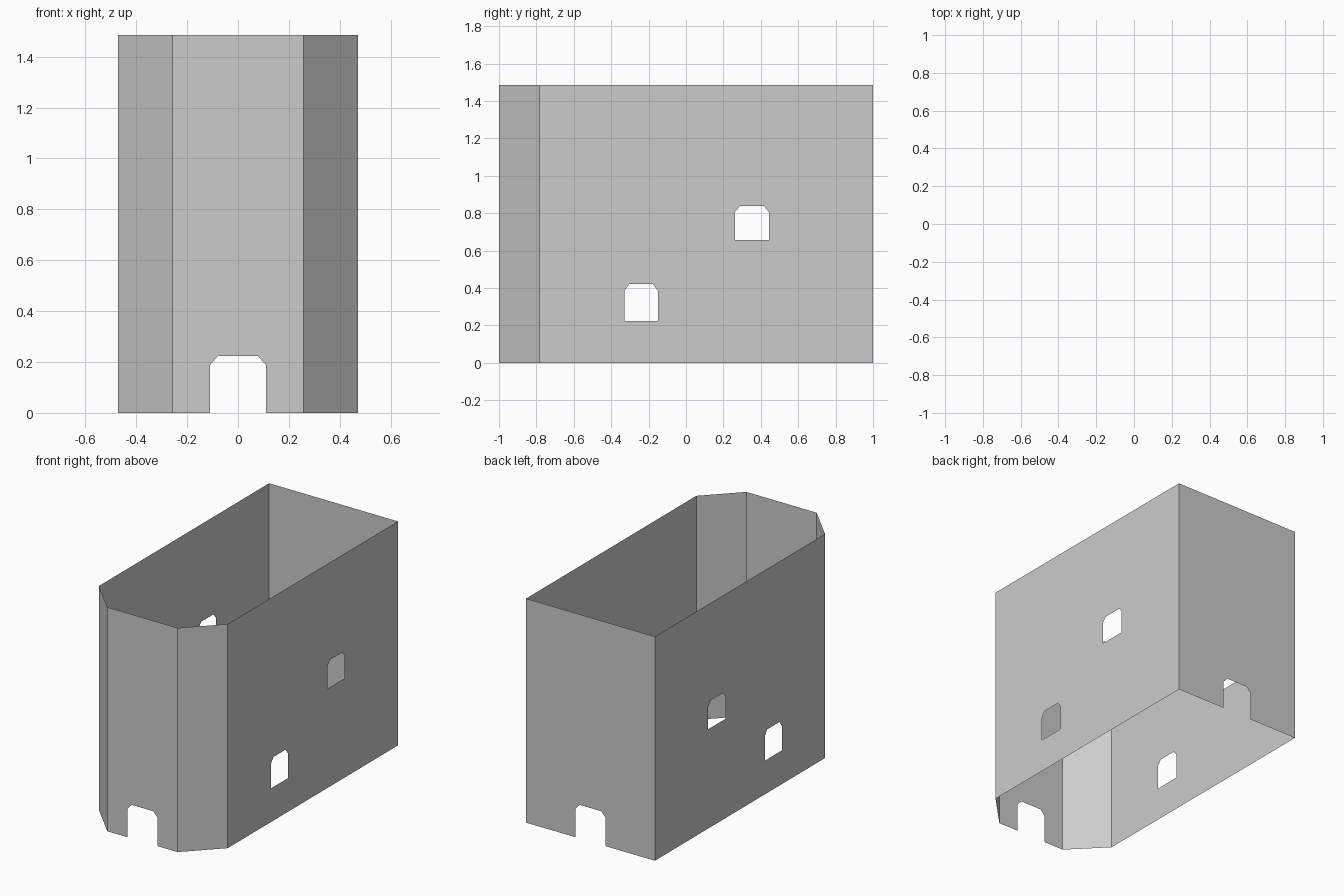
import bpy, bmesh
from mathutils import Vector

if "Cube" in bpy.data.objects:
    bpy.data.objects.remove(bpy.data.objects["Cube"])

W, F, YC, H = 0.472, 0.258, -0.782, 1.485   # half width, half front, corner y, height


def arch(a, b, z0, z1, cut_x, cut_z):
    """Opening outline with clipped top corners."""
    return [(a, z0), (a, z1 - cut_z), (a + cut_x, z1),
            (b - cut_x, z1), (b, z1 - cut_z), (b, z0)]


def wall(name, to_3d, outline, outward, holes=()):
    """Thin flat wall filled from an outline, leaving the holes open."""
    bm = bmesh.new()
    edges = []
    for loop in (outline, *holes):
        vs = [bm.verts.new(to_3d(u, z)) for u, z in loop]
        edges += [bm.edges.new((vs[i - 1], vs[i])) for i in range(len(vs))]
    out = Vector(outward).normalized()
    bmesh.ops.triangle_fill(bm, edges=edges, use_beauty=True, normal=out)
    bm.normal_update()
    bmesh.ops.reverse_faces(bm, faces=[f for f in bm.faces if f.normal.dot(out) < 0])
    me = bpy.data.meshes.new(name)
    bm.to_mesh(me)
    bm.free()
    bpy.context.collection.objects.link(bpy.data.objects.new(name, me))


def rect(a, b):
    return [(a, 0), (b, 0), (b, H), (a, H)]


# Front and back walls, each with a doorway cut up from the ground
door = arch(-0.11, 0.11, 0, 0.223, 0.031, 0.035)
for name, y, hw in (("front_wall", -1, F), ("back_wall", 1, W)):
    wall(name, lambda u, z: (u, y, z),
         [(-hw, 0)] + door + [(hw, 0), (hw, H), (-hw, H)], (0, y, 0))

# Long side walls with two windows, and angled front corner panels
windows = [arch(-0.329, -0.151, 0.223, 0.421, 0.025, 0.035),
           arch(0.262, 0.443, 0.658, 0.839, 0.027, 0.032)]
for side, s in (("left", -1), ("right", 1)):
    wall(side + "_wall", lambda u, z: (s * W, u, z), rect(YC, 1), (s, 0, 0), windows)
    wall(side + "_corner_panel",
         lambda u, z: (s * (F + (W - F) * u), -1 + (YC + 1) * u, z),
         rect(0, 1), (s, -1, 0))
